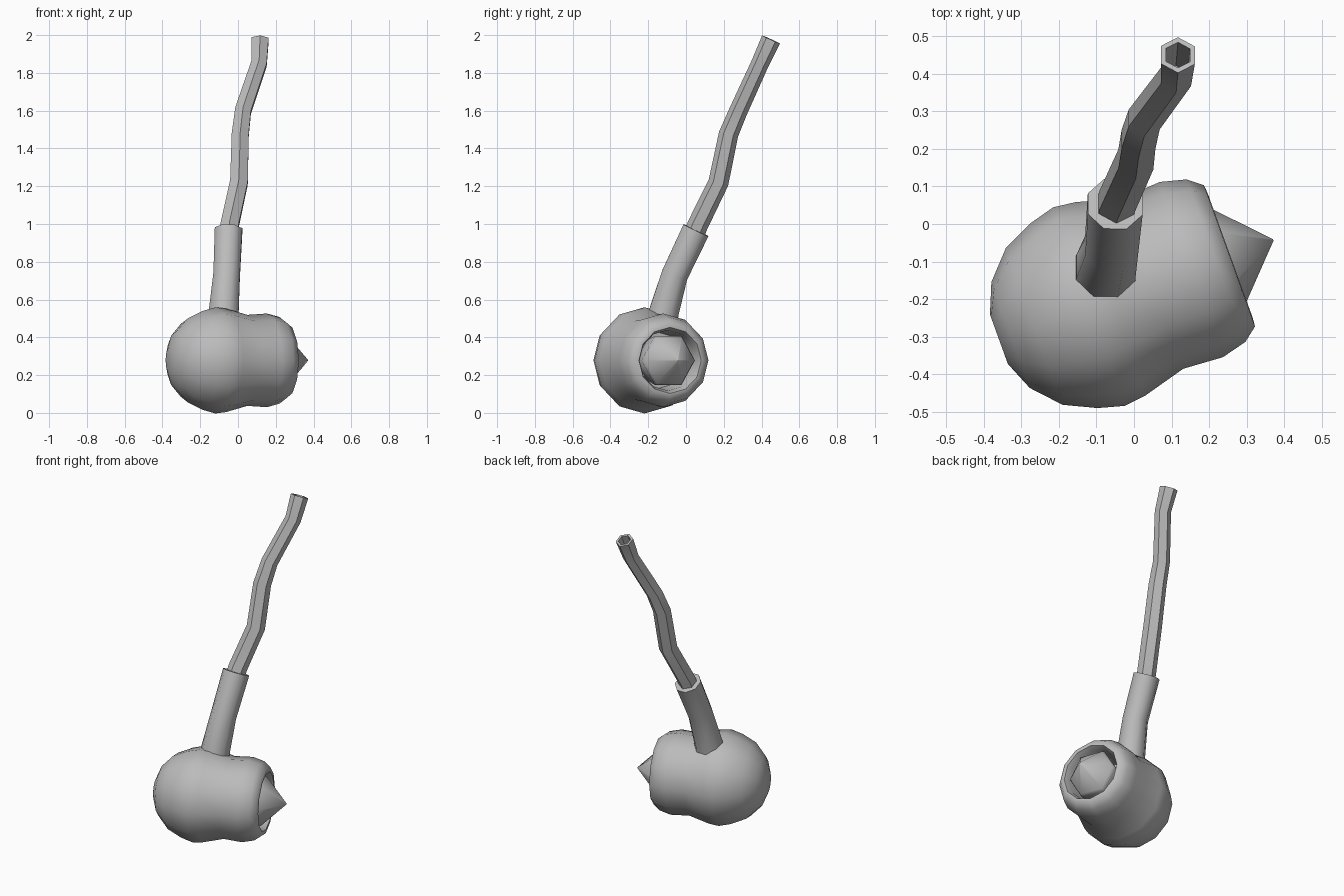
import bpy, bmesh, math
from mathutils import Vector

cube = bpy.data.objects.get("Cube")
if cube:
    bpy.data.objects.remove(cube, do_unlink=True)

grey = bpy.data.materials.new("plain_grey")
grey.use_nodes = True
grey.diffuse_color = (0.5, 0.5, 0.5, 1)
grey.node_tree.nodes["Principled BSDF"].inputs["Base Color"].default_value = (0.5, 0.5, 0.5, 1)


def skin(name, rings, sides, ref, phase=0.0, angle=50):
    """Join rings of (centre, tangent, radius) into one closed surface."""
    bm = bmesh.new()
    loops = []
    for centre, t, r in rings:
        a = (ref - t * ref.dot(t)).normalized()
        b = t.cross(a)
        turn = [phase + 2 * math.pi * i / sides for i in range(sides)]
        loops.append([bm.verts.new(centre + (a * math.cos(k) + b * math.sin(k)) * r) for k in turn])
    for lo, hi in zip(loops, loops[1:]):
        for i in range(sides):
            j = (i + 1) % sides
            bm.faces.new((lo[i], lo[j], hi[j], hi[i]))
    bm.faces.new(loops[0][::-1])
    bm.faces.new(loops[-1])
    bmesh.ops.recalc_face_normals(bm, faces=bm.faces)
    mesh = bpy.data.meshes.new(name)
    bm.to_mesh(mesh)
    bm.free()
    mesh.materials.append(grey)
    obj = bpy.data.objects.new(name, mesh)
    bpy.context.collection.objects.link(obj)
    bpy.ops.object.select_all(action='DESELECT')
    obj.select_set(True)
    bpy.context.view_layer.objects.active = obj
    bpy.ops.object.shade_smooth_by_angle(angle=math.radians(angle))
    return obj


def lathe(name, profile, sides, phase=0.0, angle=50):
    """Turn (distance, radius) pairs about the tilted bowl axis."""
    rings = [(origin + axis * u, axis, r) for u, r in profile]
    return skin(name, rings, sides, Vector((0, 0, 1)), phase, angle)


def tube(name, path, sides, wall, depth, phase=0.0):
    """Sweep a tube along (x, y, z, radius) points and hollow its far end."""
    pts = [Vector(p[:3]) for p in path]
    rings = []
    for i, p in enumerate(pts):
        t = (pts[min(i + 1, len(pts) - 1)] - pts[max(i - 1, 0)]).normalized()
        rings.append((p, t, path[i][3]))
    end, t, r = rings[-1]
    rings += [(end, t, r * wall), (end - t * depth, t, r * wall)]
    return skin(name, rings, sides, Vector((1, 0, 0)), phase)


origin = Vector((-0.12, -0.22, 0.278))
axis = Vector((0.94, 0.34, 0)).normalized()

# Bulbous bowl with a rolled rim and hollow mouth
lathe("bowl", [(-0.255, 0.07), (-0.222, 0.15), (-0.155, 0.222), (-0.07, 0.262),
               (0.0, 0.281), (0.06, 0.274), (0.18, 0.241), (0.29, 0.248),
               (0.36, 0.23), (0.398, 0.2), (0.4, 0.175), (0.365, 0.16),
               (0.2, 0.15)], 12, angle=70)

# Pointed plug inside the mouth
lathe("spike", [(0.2, 0.12), (0.37, 0.15), (0.39, 0.14), (0.522, 0.002)], 6, math.pi / 6, 70)

# Thick collar and thin bent stem
tube("stem_collar", [(-0.078, -0.135, 0.43, 0.088), (-0.075, -0.115, 0.54, 0.085),
                     (-0.06, -0.06, 0.73, 0.076), (-0.05, 0.053, 0.967, 0.079)],
     8, 0.6, 0.04, math.pi / 8)
tube("stem", [(-0.055, 0.02, 0.88, 0.055), (-0.045, 0.06, 0.99, 0.055),
              (0.005, 0.172, 1.22, 0.054), (0.012, 0.225, 1.475, 0.052),
              (0.027, 0.278, 1.6, 0.049), (0.112, 0.392, 1.85, 0.047),
              (0.117, 0.45, 1.977, 0.052)],
     6, 0.72, 0.15, math.pi / 2)
